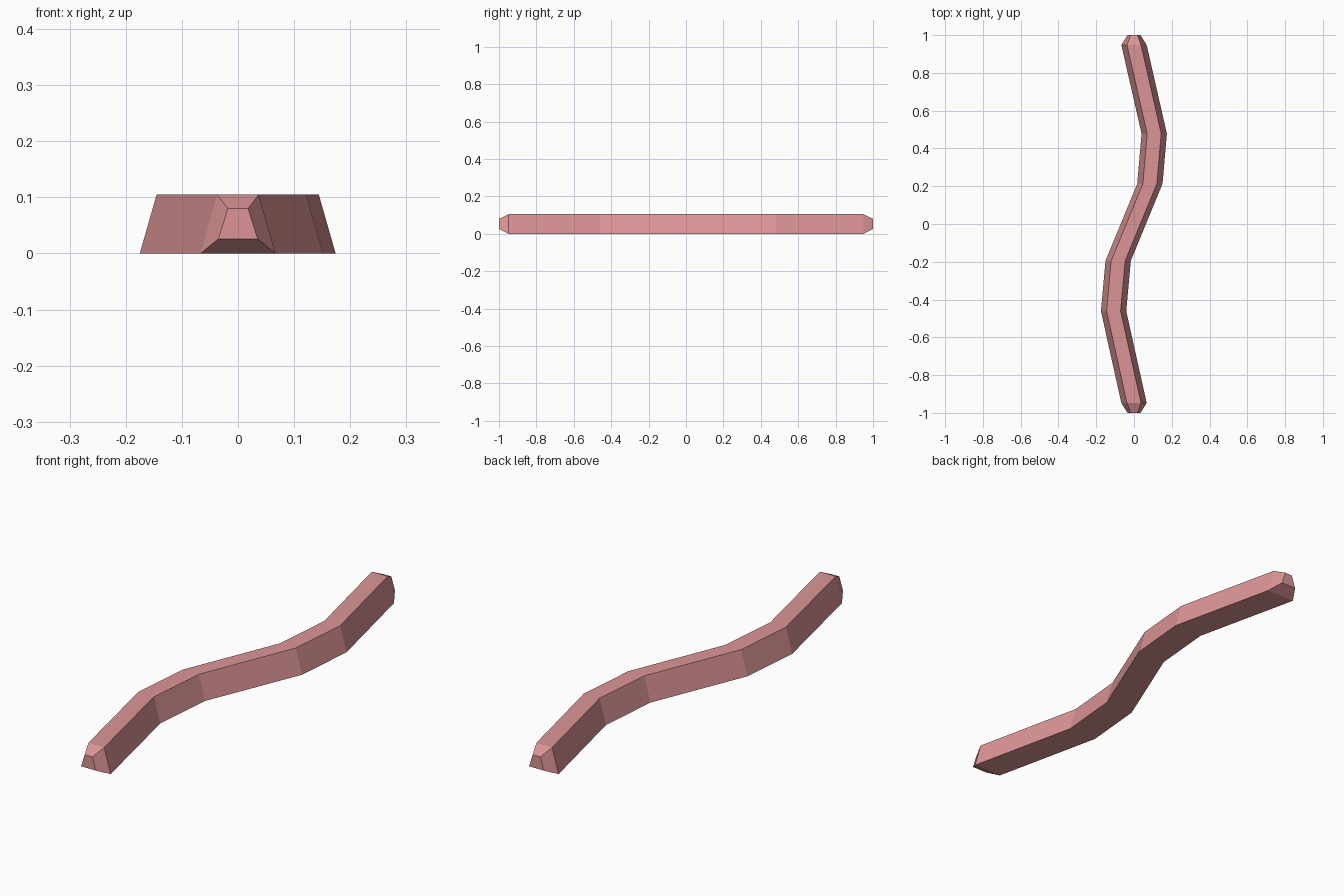
import bpy
import bmesh

cube = bpy.data.objects.get("Cube")
if cube:
    bpy.data.objects.remove(cube, do_unlink=True)

# Flat pink material
pink = bpy.data.materials.new("soft_pink")
pink.use_nodes = True
colour = (0.72, 0.3, 0.305, 1)
pink.diffuse_color = colour
pink.node_tree.nodes["Principled BSDF"].inputs["Base Color"].default_value = colour

# Trapezoid profiles: bottom half width, top half width, bottom z, top z
BODY = (0.067, 0.037, 0.0, 0.105)
TIP = (0.035, 0.018, 0.026, 0.08)

# Stations along the wavy body: centre x, y, profile
stations = [
    (0, -1, TIP),
    (0, -0.948, BODY),
    (-0.108, -0.461, BODY),
    (-0.084, -0.195, BODY),
    (0.084, 0.213, BODY),
    (0.107, 0.478, BODY),
    (0, 0.948, BODY),
    (0, 1, TIP),
]

bm = bmesh.new()


def ring(x, y, profile):
    bottom, top, z0, z1 = profile
    corners = ((-bottom, z0), (bottom, z0), (top, z1), (-top, z1))
    return [bm.verts.new((x + dx, y, z)) for dx, z in corners]


# Loft the rings and close both tips
rings = [ring(*s) for s in stations]
for a, b in zip(rings, rings[1:]):
    for i in range(4):
        j = (i + 1) % 4
        bm.faces.new((a[i], a[j], b[j], b[i]))
bm.faces.new(rings[0])
bm.faces.new(rings[-1])
bmesh.ops.recalc_face_normals(bm, faces=bm.faces)

mesh = bpy.data.meshes.new("wavy_strip")
bm.to_mesh(mesh)
bm.free()
mesh.materials.append(pink)
strip = bpy.data.objects.new("wavy_strip", mesh)
bpy.context.collection.objects.link(strip)
